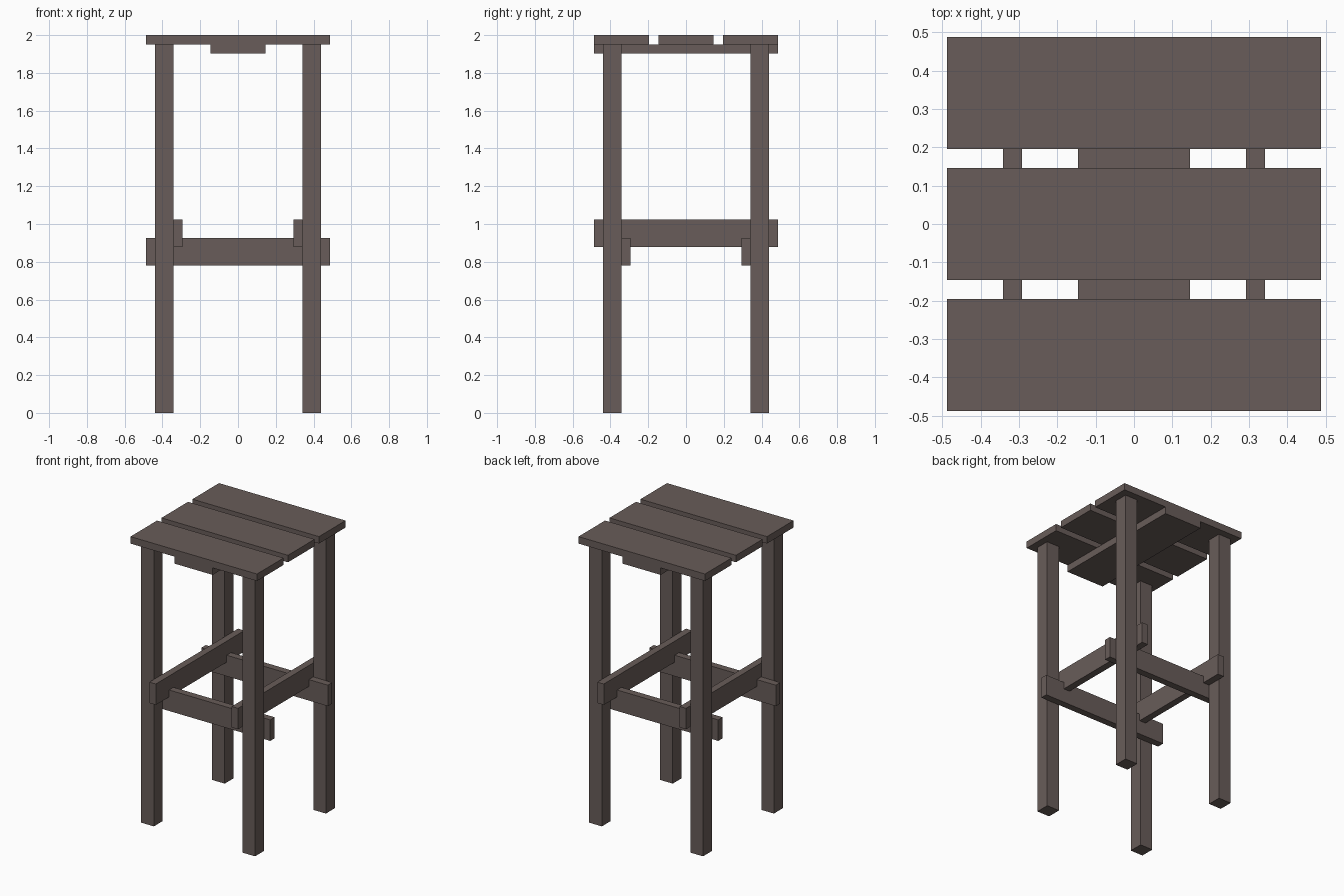
import bpy

if "Cube" in bpy.data.objects:
    bpy.data.objects.remove(bpy.data.objects["Cube"])

U = 2 / 41  # plank thickness, the base unit of the design

wood = bpy.data.materials.new("dark_wood")
wood.diffuse_color = (0.14, 0.108, 0.10, 1)
wood.use_nodes = True
wood.node_tree.nodes["Principled BSDF"].inputs["Base Color"].default_value = wood.diffuse_color


def board(name, centre, size):
    """Box given by centre and size, both in plank units."""
    bpy.ops.mesh.primitive_cube_add(size=1, location=[c * U for c in centre])
    ob = bpy.context.object
    ob.name = name
    ob.scale = [s * U for s in size]
    bpy.ops.object.transform_apply(location=False, rotation=False, scale=True)
    ob.data.materials.append(wood)


# Three seat slats with gaps between them
for label, y in (("front", -7), ("middle", 0), ("back", 7)):
    board(f"{label}_seat_slat", (0, y, 40.5), (20, 6, 1))

# Cross plank joining the slats from below
board("seat_cross_plank", (0, 0, 39.5), (6, 20, 1))

# Square legs
for side, sx in (("left", -1), ("right", 1)):
    for end, sy in (("front", -1), ("back", 1)):
        board(f"{end}_{side}_leg", (8 * sx, 8 * sy, 20), (2, 2, 40))

# Upper rails run front to back along the inner leg faces
for side, sx in (("left", -1), ("right", 1)):
    board(f"{side}_rail", (6.5 * sx, 0, 19.5), (1, 20, 3))

# Lower rails run left to right, half-lapped with the upper ones
for end, sy in (("front", -1), ("back", 1)):
    board(f"{end}_rail", (0, 6.5 * sy, 17.5), (20, 1, 3))
